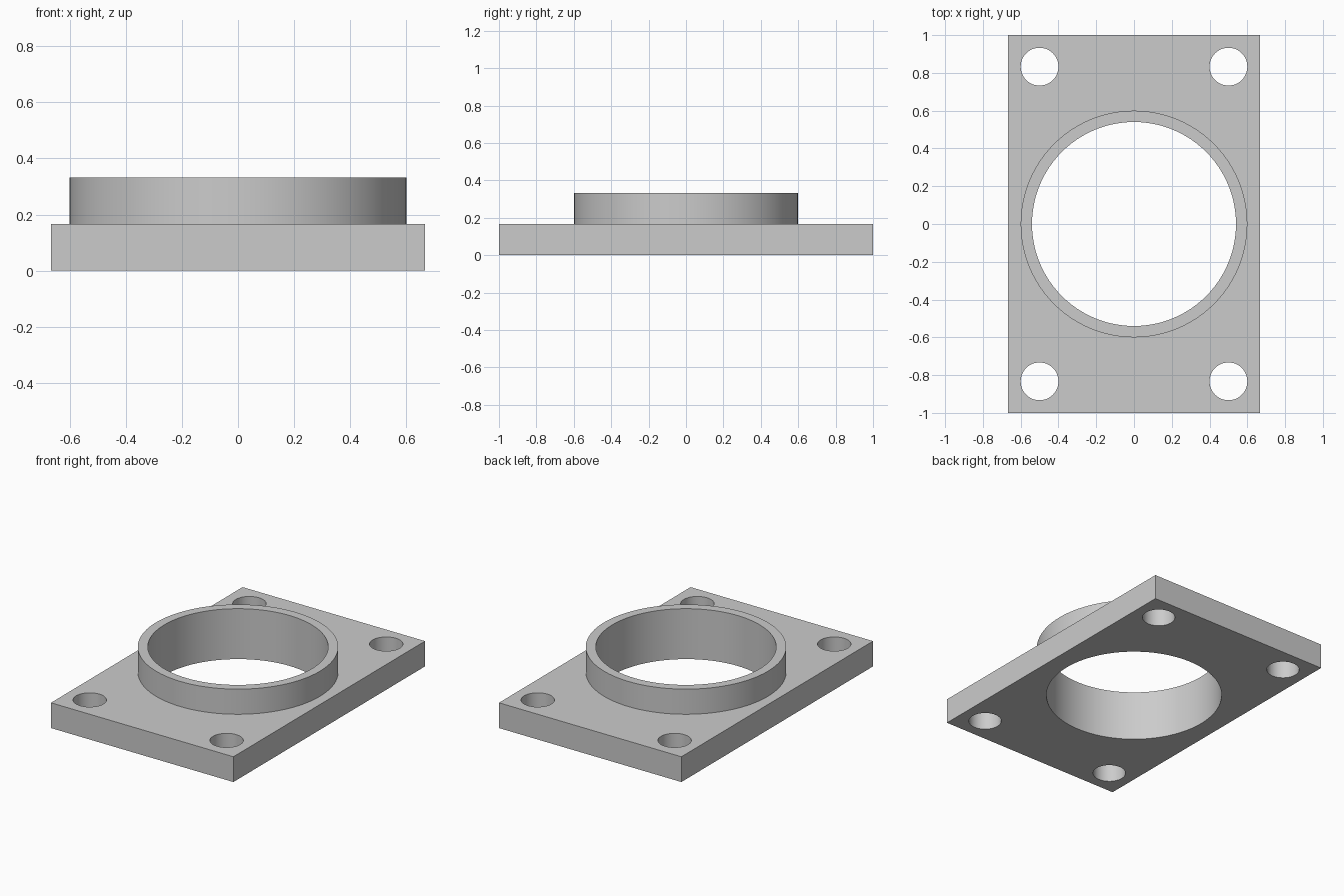
import bpy
import math

cube = bpy.data.objects.get("Cube")
if cube:
    bpy.data.objects.remove(cube, do_unlink=True)

PLATE_X, PLATE_Y, PLATE_H = 1.333, 2.0, 0.167
COLLAR_R, BORE_R, TOP = 0.6, 0.54, 0.333
HOLE_R, HOLE_X, HOLE_Y = 0.1, 0.5, 0.833

grey = bpy.data.materials.new("light grey")
grey.use_nodes = True
grey.diffuse_color = (0.6, 0.6, 0.6, 1)
grey.node_tree.nodes["Principled BSDF"].inputs["Base Color"].default_value = (0.6, 0.6, 0.6, 1)


def cylinder(name, radius, low, high, x=0, y=0, sides=96):
    bpy.ops.mesh.primitive_cylinder_add(
        vertices=sides, radius=radius, depth=high - low,
        location=(x, y, (low + high) / 2))
    obj = bpy.context.object
    obj.name = name
    obj.data.materials.append(grey)
    return obj


def combine(target, tool, operation):
    mod = target.modifiers.new(tool.name, 'BOOLEAN')
    mod.operation = operation
    mod.solver = 'EXACT'
    mod.object = tool
    bpy.context.view_layer.objects.active = target
    bpy.ops.object.modifier_apply(modifier=mod.name)
    bpy.data.objects.remove(tool, do_unlink=True)


# Rectangular base plate
bpy.ops.mesh.primitive_cube_add(size=1, location=(0, 0, PLATE_H / 2))
flange = bpy.context.object
flange.name = "flange_plate"
flange.scale = (PLATE_X, PLATE_Y, PLATE_H)
bpy.ops.object.transform_apply(location=False, rotation=False, scale=True)
flange.data.materials.append(grey)

# Raised collar, then the bore through collar and plate
combine(flange, cylinder("collar", COLLAR_R, PLATE_H / 2, TOP), 'UNION')
combine(flange, cylinder("bore", BORE_R, -0.1, TOP + 0.1), 'DIFFERENCE')

# Four corner bolt holes
for sx in (-1, 1):
    for sy in (-1, 1):
        hole = cylinder("bolt_hole", HOLE_R, -0.1, TOP, sx * HOLE_X, sy * HOLE_Y, 48)
        combine(flange, hole, 'DIFFERENCE')

# Smooth round walls, crisp edges
bpy.ops.object.select_all(action='DESELECT')
flange.select_set(True)
bpy.context.view_layer.objects.active = flange
bpy.ops.object.shade_smooth_by_angle(angle=math.radians(30))
